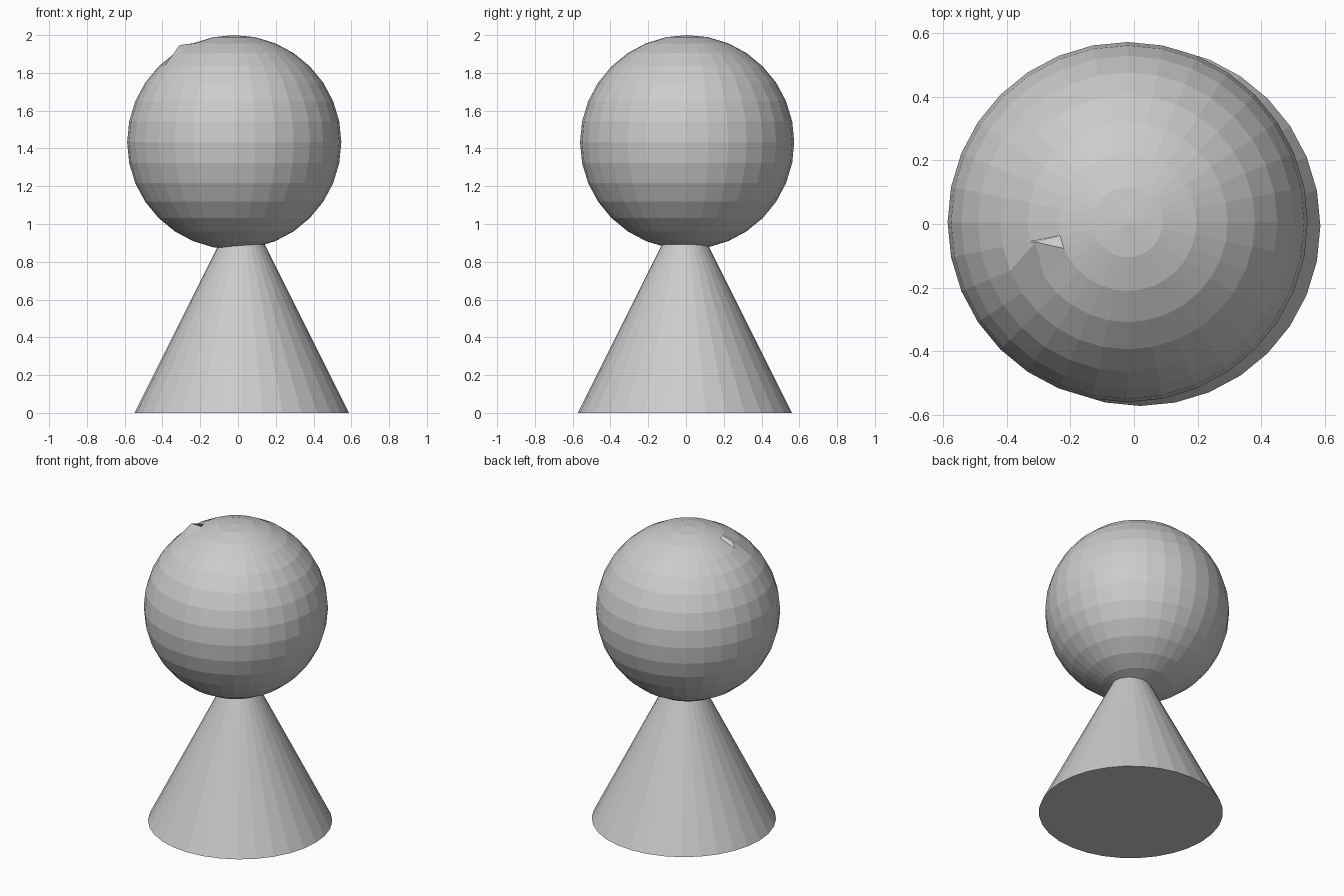
import bpy
from mathutils import Vector

if "Cube" in bpy.data.objects:
    bpy.data.objects.remove(bpy.data.objects["Cube"])

R = 0.567  # shared radius of both solids

# Cone body, standing on the ground
bpy.ops.mesh.primitive_cone_add(vertices=32, radius1=R, radius2=0, depth=2 * R,
                                location=(0.02, -0.006, R))
bpy.context.object.name = "cone_body"

# Ball head, its top at z = 2
centre = Vector((-0.02, 0.006, 2 - R))
bpy.ops.mesh.primitive_uv_sphere_add(segments=32, ring_count=16, radius=R, location=centre)
head = bpy.context.object
head.name = "ball_head"

# Small nick: one vertex on the upper left pulled up and sideways
start = Vector((-0.311, -0.115, 1.904)) - centre
nick = min(head.data.vertices, key=lambda v: (v.co - start).length)
nick.co = Vector((-0.31, -0.057, 1.947)) - centre
